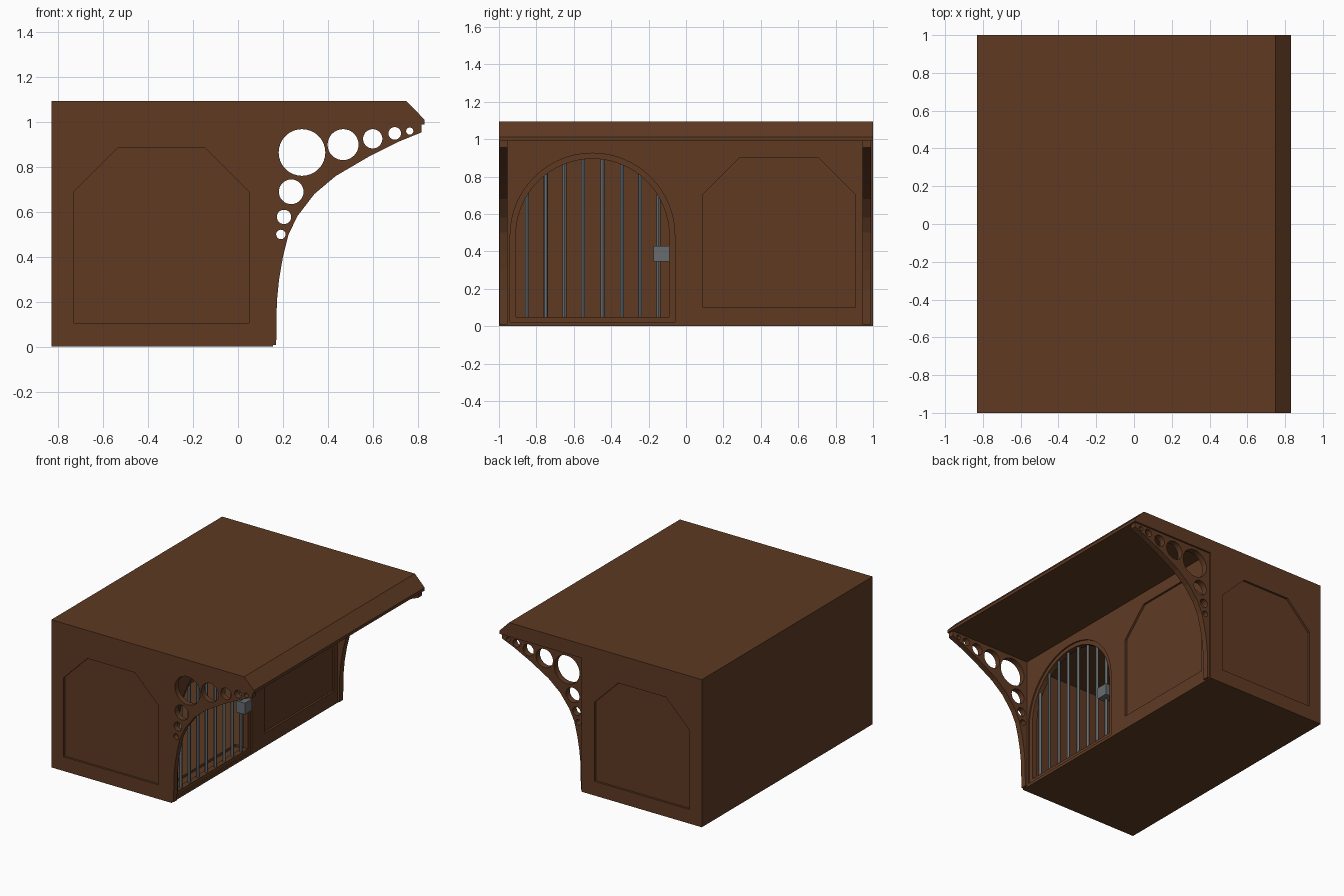
import bpy, bmesh, math

if "Cube" in bpy.data.objects:
    bpy.data.objects.remove(bpy.data.objects["Cube"])

def material(name, rgb):
    m = bpy.data.materials.new(name)
    m.diffuse_color = (*rgb, 1)
    m.use_nodes = True
    m.node_tree.nodes["Principled BSDF"].inputs["Base Color"].default_value = m.diffuse_color
    return m

WOOD = material("brown wood", (0.112, 0.042, 0.0165))
STEEL = material("grey steel", (0.135, 0.150, 0.160))

def prism(name, pts, axis, a, b, mat=WOOD):
    """Extrude a 2D profile along x (profile in y,z) or y (profile in x,z)."""
    bm = bmesh.new()
    put = (lambda p, d: (d, p[0], p[1])) if axis == 'x' else (lambda p, d: (p[0], d, p[1]))
    lo = [bm.verts.new(put(p, a)) for p in pts]
    hi = [bm.verts.new(put(p, b)) for p in pts]
    bm.faces.new(lo)
    bm.faces.new(hi[::-1])
    n = len(pts)
    for i in range(n):
        j = (i + 1) % n
        bm.faces.new((lo[j], lo[i], hi[i], hi[j]))
    bmesh.ops.recalc_face_normals(bm, faces=bm.faces)
    me = bpy.data.meshes.new(name)
    bm.to_mesh(me)
    bm.free()
    ob = bpy.data.objects.new(name, me)
    bpy.context.collection.objects.link(ob)
    me.materials.append(mat)
    return ob

def box(name, x0, x1, y0, y1, z0, z1, mat=WOOD):
    return prism(name, [(x0, z0), (x1, z0), (x1, z1), (x0, z1)], 'y', y0, y1, mat)

def cut(ob, cutter):
    """Subtract the cutter, apply the result and remove the cutter."""
    mod = ob.modifiers.new("cut", 'BOOLEAN')
    mod.operation, mod.solver, mod.object = 'DIFFERENCE', 'EXACT', cutter
    bpy.context.view_layer.update()
    ev = ob.evaluated_get(bpy.context.evaluated_depsgraph_get())
    me = bpy.data.meshes.new_from_object(ev)
    ob.modifiers.clear()
    ob.data = me
    bpy.data.objects.remove(cutter)

def circle(cx, cz, r, n=32):
    return [(cx + r * math.cos(2 * math.pi * i / n), cz + r * math.sin(2 * math.pi * i / n)) for i in range(n)]

DOOR_Y, SPRING = -0.5, 0.485
def arch(r, base):
    pts = [(DOOR_Y - r, base), (DOOR_Y + r, base)]
    return pts + [(DOOR_Y + r * math.cos(math.pi * i / 32), SPRING + r * math.sin(math.pi * i / 32)) for i in range(33)]

def panel(u0, u1, z0, z1, c=0.195):
    return [(u0, z0), (u1, z0), (u1, z1 - c), (u1 - c, z1), (u0 + c, z1), (u0, z1 - c)]

# Hollow cabinet with sunken panels and a door opening
FRONT = 0.155
body = box("cabinet", -0.83, FRONT, -1, 1, 0, 0.99)
cut(body, box("cutter", -0.78, FRONT - 0.05, -0.95, 0.95, 0.04, 0.95))
for s in (-1, 1):
    cut(body, prism("cutter", panel(-0.73, 0.05, 0.105, 0.885), 'y', s * 0.985, s * 1.1))
cut(body, prism("cutter", panel(0.09, 0.905, 0.1, 0.9), 'x', FRONT - 0.015, 0.4))
cut(body, prism("cutter", arch(0.44, 0.022), 'x', 0.02, 0.4))

# Arched door frame, bars and latch
frame = prism("door_frame", arch(0.44, 0.022), 'x', FRONT - 0.05, FRONT - 0.01)
cut(frame, prism("cutter", arch(0.41, 0.05), 'x', 0, 0.4))
for i, y in enumerate((-0.85, -0.75, -0.65, -0.55, -0.445, -0.342, -0.245, -0.147)):
    top = SPRING + math.sqrt(0.41 ** 2 - (y - DOOR_Y) ** 2) + 0.01
    bpy.ops.mesh.primitive_cylinder_add(vertices=12, radius=0.011, depth=top - 0.04,
                                        location=(FRONT - 0.03, y, (top + 0.04) / 2))
    bar = bpy.context.object
    bar.name = f"door_bar_{i + 1}"
    bar.data.materials.append(STEEL)
    bpy.ops.object.shade_smooth_by_angle()
box("door_latch", 0.105, 0.178, -0.175, -0.088, 0.345, 0.43, STEEL)

# Overhanging roof slab with a bevelled front edge
prism("roof", [(-0.83, 0.99), (0.83, 0.99), (0.83, 1.012), (0.75, 1.094), (-0.83, 1.094)], 'y', -1, 1)

# Curved brackets with round holes under the overhang
CURVE = [(FRONT, 0.008), (0.17, 0.008), (0.173, 0.2), (0.183, 0.3), (0.2, 0.4), (0.225, 0.5), (0.265, 0.582),
         (0.34, 0.68), (0.435, 0.76), (0.58, 0.845), (0.72, 0.915), (0.818, 0.955), (0.818, 0.99), (FRONT, 0.99)]
HOLES = [(0.285, 0.865, 0.104), (0.468, 0.9, 0.069), (0.60, 0.926, 0.043), (0.698, 0.95, 0.028),
         (0.765, 0.96, 0.016), (0.237, 0.69, 0.055), (0.205, 0.578, 0.032), (0.191, 0.5, 0.021)]
for name, y0, y1 in (("left_bracket", -0.997, -0.955), ("right_bracket", 0.943, 0.988)):
    br = prism(name, CURVE, 'y', y0, y1)
    for x, z, r in HOLES:
        cut(br, prism("cutter", circle(x, z, r), 'y', y0 - 0.1, y1 + 0.1))
